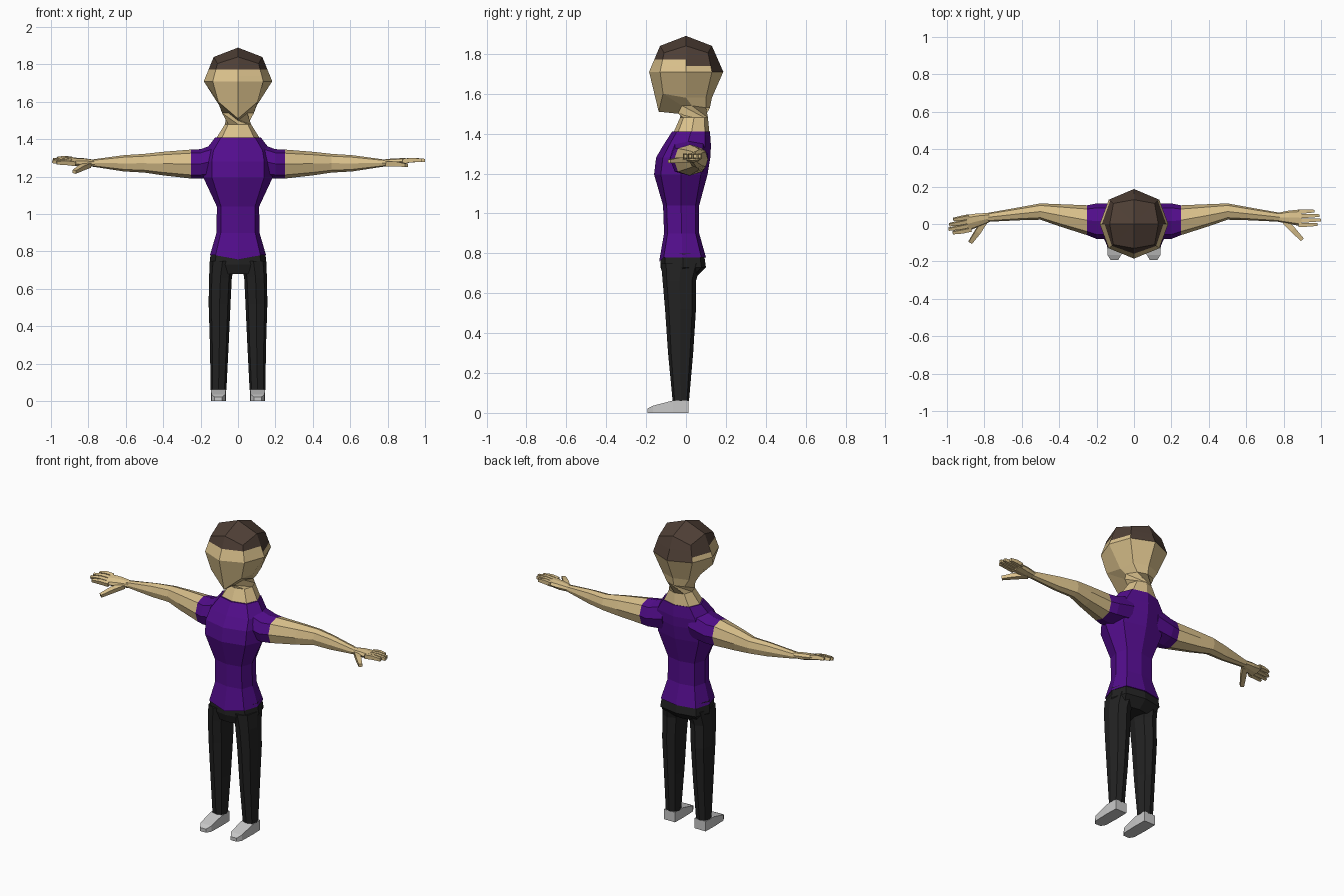
import bpy, bmesh
from mathutils import Vector, Matrix

if "Cube" in bpy.data.objects:
    bpy.data.objects.remove(bpy.data.objects["Cube"], do_unlink=True)


def material(name, r, g, b):
    m = bpy.data.materials.new(name)
    m.use_nodes = True
    m.diffuse_color = (r, g, b, 1)
    bsdf = m.node_tree.nodes["Principled BSDF"]
    bsdf.inputs["Base Color"].default_value = (r, g, b, 1)
    bsdf.inputs["Roughness"].default_value = 0.9
    return m


SKIN = material("skin", 0.70, 0.53, 0.26)
HAIR = material("brown_hair", 0.077, 0.049, 0.036)
SHIRT = material("purple_shirt", 0.085, 0.004, 0.26)
TROUSERS = material("black_trousers", 0.016, 0.016, 0.016)
SHOES = material("grey_shoes", 0.58, 0.58, 0.58)


def loft(name, rings, mats, rule=None, tip=None, matrix=None, mirror=False):
    """Skin a list of equal-sized point rings; tip closes the first ring as a fan."""
    bm = bmesh.new()
    loops = [[bm.verts.new(p) for p in ring] for ring in rings]
    n = len(loops[0])
    for a, b in zip(loops, loops[1:]):
        for i in range(n):
            j = (i + 1) % n
            bm.faces.new((a[i], a[j], b[j], b[i]))
    if tip:
        t = bm.verts.new(tip)
        for i in range(n):
            bm.faces.new((t, loops[0][(i + 1) % n], loops[0][i]))
    else:
        bm.faces.new(loops[0])
    bm.faces.new(loops[-1])
    if rule:
        for f in bm.faces:
            f.material_index = rule(f.calc_center_median())
    if matrix:
        bm.transform(matrix)
    if mirror:
        bm.transform(Matrix.Scale(-1, 4, (1, 0, 0)))
    bmesh.ops.recalc_face_normals(bm, faces=bm.faces)
    mesh = bpy.data.meshes.new(name)
    bm.to_mesh(mesh)
    bm.free()
    for m in mats:
        mesh.materials.append(m)
    obj = bpy.data.objects.new(name, mesh)
    bpy.context.collection.objects.link(obj)
    return obj


def octagon(a0, a1, b0, b1, k=0.75):
    """Eight points around a box: side middles plus pulled-in corners."""
    ca, cb, ha, hb = (a0 + a1) / 2, (b0 + b1) / 2, (a1 - a0) / 2, (b1 - b0) / 2
    unit = [(1, 0), (k, k), (0, 1), (-k, k), (-1, 0), (-k, -k), (0, -1), (k, -k)]
    return [(ca + ha * u, cb + hb * v) for u, v in unit]


def level(z, x0, x1, y0, y1, k=0.75):
    return [(x, y, z) for x, y in octagon(x0, x1, y0, y1, k)]


def across(x, y0, y1, z0, z1, k=0.75):
    return [(x, y, z) for y, z in octagon(y0, y1, z0, z1, k)]


def symmetric(front, front_corner, side, back_corner, back):
    """Head ring from its five points on one side."""
    flip = lambda p: (-p[0], p[1], p[2])
    return [front, front_corner, side, back_corner, back,
            flip(back_corner), flip(side), flip(front_corner)]


# Head and neck, with two extra loops marking the hairline
crown = symmetric((0, -.13, 1.84), (.11, -.11, 1.805), (.13, 0, 1.84),
                  (.11, .11, 1.805), (0, .13, 1.84))
brow = symmetric((0, -.185, 1.71), (.135, -.13, 1.71), (.183, 0, 1.71),
                 (.135, .13, 1.71), (0, .187, 1.71))
jaw = symmetric((0, -.137, 1.51), (.105, -.115, 1.60), (.1, 0, 1.58),
                (.09, .1, 1.58), (0, .13, 1.58))
under = symmetric((0, -.04, 1.5), (.05, -.02, 1.54), (.085, .03, 1.54),
                  (.06, .1, 1.53), (0, .12, 1.53))


def cut(z):
    return [Vector(a).lerp(Vector(b), (a[2] - z) / (a[2] - b[2]))
            for a, b in zip(crown, brow)]


def hair_rule(c):
    limit = 1.772 if c.y < 0 else 1.738 if abs(c.x) > .11 else 1.71
    return 1 if c.z > limit else 0


loft("head", [crown, cut(1.772), cut(1.738), brow, jaw, under,
              level(1.48, -.07, .07, -.03, .11), level(1.40, -.12, .12, -.065, .118)],
     [SKIN, HAIR], hair_rule, tip=(0, 0, 1.89))

# Shirt body, with the hem dipping at the front
hem = [(x, y, .79 - (.033 if y < 0 and abs(x) < .05 else .01))
       for x, y, z in level(0, -.15, .15, -.135, .1, .8)]
loft("shirt", [level(1.41, -.122, .122, -.07, .12),
               level(1.34, -.175, .175, -.115, .125),
               level(1.28, -.187, .187, -.15, .122),
               level(1.195, -.185, .185, -.16, .108),
               level(1.04, -.113, .113, -.115, .066, .8),
               level(.9, -.115, .115, -.11, .066, .8), hem], [SHIRT])

# Trouser seat
loft("trouser_seat", [level(.80, -.145, .145, -.125, .09, .8),
                      level(.73, -.153, .153, -.128, .1, .8),
                      level(.68, -.125, .125, -.11, .05, .8)], [TROUSERS])


def box_ring(y, x0, x1, z1):
    return [(x0, y, 0), (x1, y, 0), (x1, y, z1), (x0, y, z1)]


def finger(name, start, end, width, thick, place, mirror):
    """Tapered boxy digit, bent slightly at the middle knuckle."""
    a, b = Vector(start), Vector(end)
    along = (b - a).normalized()
    side = Vector((-along.y, along.x, 0)).normalized() * width / 2
    up = Vector((0, 0, thick / 2))
    rings = []
    for t, s, lift in ((0, 1, 0), (.5, 1, .004), (1, .7, 0)):
        c = a.lerp(b, t) + Vector((0, 0, lift))
        rings.append([c + side * s + up * s, c - side * s + up * s,
                      c - side * s - up * s, c + side * s - up * s])
    loft(name, rings, [SKIN], matrix=place, mirror=mirror)


for side, mirror in (("left", False), ("right", True)):
    # Leg and shoe
    loft(side + "_trouser_leg", [level(.75, .015, .15, -.125, .075),
                                 level(.66, .033, .155, -.117, .05),
                                 level(.52, .04, .157, -.105, .05),
                                 level(.3, .05, .15, -.09, .036),
                                 level(.06, .062, .146, -.067, .015)],
         [TROUSERS], mirror=mirror)
    loft(side + "_shoe", [box_ring(.012, .067, .143, .062),
                          box_ring(-.066, .065, .145, .062),
                          box_ring(-.165, .068, .142, .036),
                          box_ring(-.193, .085, .125, .022)], [SHOES], mirror=mirror)

    # Arm, with the sleeve coloured up to its cuff
    loft(side + "_arm", [across(.09, -.08, .11, 1.2, 1.385),
                         across(.2, -.08, .11, 1.19, 1.347),
                         across(.25, -.06, .1, 1.19, 1.345),
                         across(.4, -.012, .106, 1.207, 1.333),
                         across(.5, .023, .11, 1.222, 1.322),
                         across(.61, .02, .09, 1.228, 1.315),
                         across(.78, .012, .06, 1.254, 1.292)],
         [SKIN, SHIRT], lambda c: 1 if c.x < .25 else 0, mirror=mirror)

    # Hand in wrist space; the right one is rolled and swung forward
    place = Matrix.Translation((.77, .036, 1.273))
    if mirror:
        place = place @ Matrix.Rotation(-.2, 4, 'Z') @ Matrix.Rotation(.3, 4, 'X')
    loft(side + "_palm", [across(0, -.024, .024, -.018, .018),
                          across(.06, -.036, .036, -.018, .025),
                          across(.125, -.048, .042, -.008, .026)],
         [SKIN], matrix=place, mirror=mirror)
    for i, (name, reach) in enumerate((("little", .195), ("ring", .222),
                                       ("middle", .23), ("index", .212))):
        y = .03 - .024 * i
        finger(f"{side}_{name}_finger", (.11, y, .01), (reach, y + .003, .014),
               .02, .024, place, mirror)
    finger(side + "_thumb", (.03, -.015, -.005), (.13, -.12, -.012),
           .03, .026, place, mirror)
